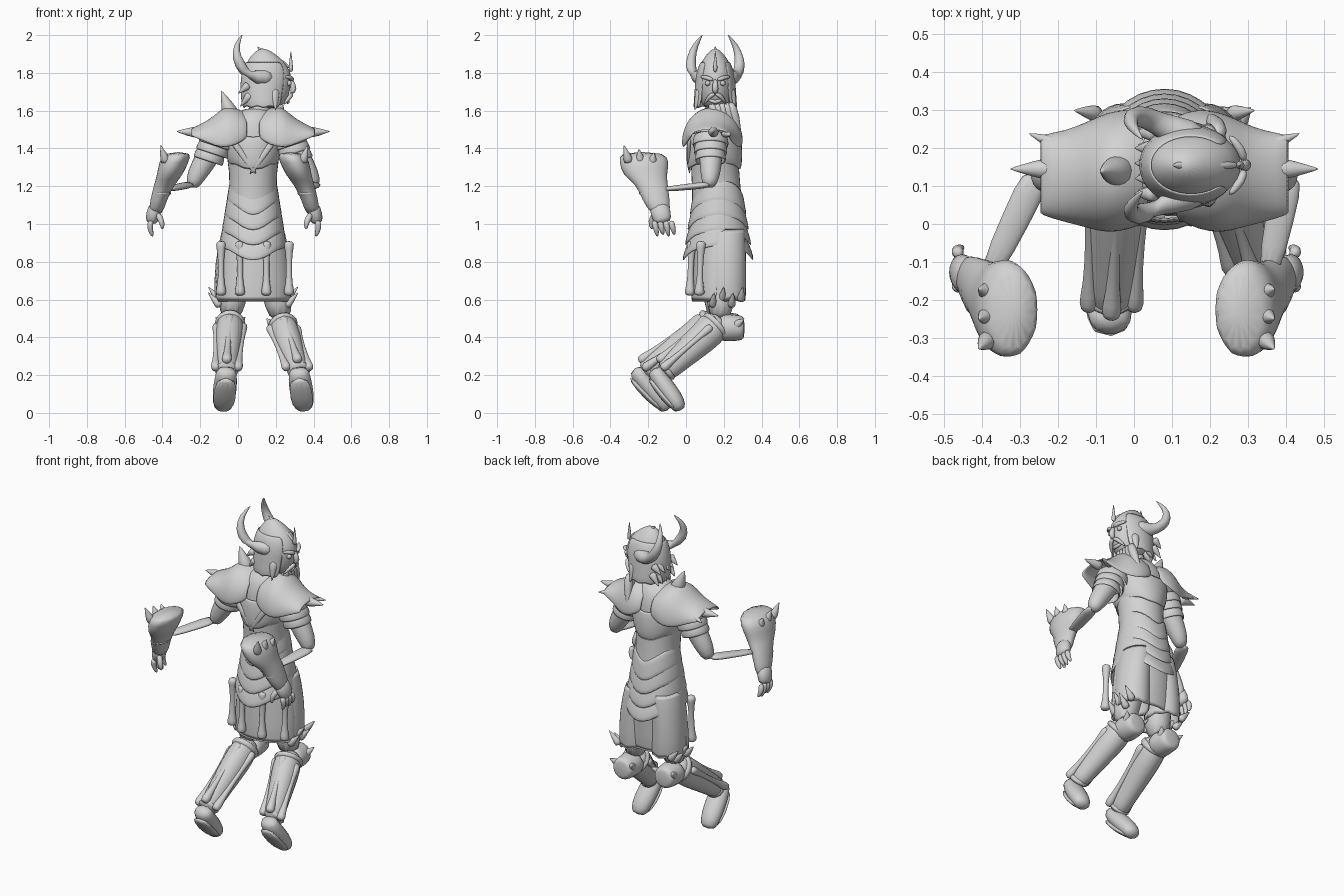
import bpy, bmesh
from math import sin, cos, radians
from mathutils import Vector

cube = bpy.data.objects.get("Cube")
if cube:
    bpy.data.objects.remove(cube, do_unlink=True)

grey = bpy.data.materials.new("plain grey")
grey.use_nodes = True
tone = (.65, .65, .65, 1)
grey.diffuse_color = tone
grey.node_tree.nodes["Principled BSDF"].inputs["Base Color"].default_value = tone

X, Y, Z = Vector((1, 0, 0)), Vector((0, 1, 0)), Vector((0, 0, 1))
LEVEL, ALONG_X = (X, Y), (Y, Z)
SIDES = (("right", -1), ("left", 1))
MID = 8      # centre line of the body, in hundredths
NECK = 15.5  # centre line of the head


def loft(name, rings, frame=None, start=0, sweep=360, jag=0, dip=0, thick=0, count=16):
    """Skin elliptical rings (x, y, z, half width, half depth), given in hundredths."""
    bm = bmesh.new()
    centres = [Vector(r[:3]) for r in rings]
    whole = sweep == 360
    steps = count if whole else count + 1
    rows = []
    for i, ring in enumerate(rings):
        tangent = (centres[min(i + 1, len(rings) - 1)] - centres[max(i - 1, 0)]).normalized()
        if frame:
            u, v = frame
        else:
            ref = Y if abs(tangent.x) > .9 else X
            u = (ref - tangent * ref.dot(tangent)).normalized()
            v = tangent.cross(u)
        row = []
        for k in range(steps):
            angle = radians(start + sweep * k / count)
            p = centres[i] + u * cos(angle) * ring[3] + v * sin(angle) * ring[4]
            p.z -= dip * (1 - abs(cos(angle)))
            if i == len(rings) - 1 and k % 2:
                p += tangent * jag
            row.append(bm.verts.new(p / 100))
        rows.append(row)
    for low, high in zip(rows, rows[1:]):
        for k in range(count):
            n = (k + 1) % steps
            bm.faces.new((low[k], low[n], high[n], high[k]))
    if whole and not thick:
        bm.faces.new(rows[0])
        bm.faces.new(rows[-1])
    bmesh.ops.recalc_face_normals(bm, faces=bm.faces)
    mesh = bpy.data.meshes.new(name)
    bm.to_mesh(mesh)
    bm.free()
    mesh.materials.append(grey)
    obj = bpy.data.objects.new(name, mesh)
    bpy.context.collection.objects.link(obj)
    mesh.polygons.foreach_set("use_smooth", [True] * len(mesh.polygons))
    if thick:
        shell = obj.modifiers.new("shell", "SOLIDIFY")
        shell.thickness = thick / 100
        shell.offset = 0
    obj.modifiers.new("round", "SUBSURF").levels = 1
    obj.modifiers["round"].render_levels = 1


def tube(name, points, radii, flat=1):
    loft(name, [(*p, r, r * flat) for p, r in zip(points, radii)], count=10)


def spike(name, base, tip, radius):
    middle = Vector(base).lerp(Vector(tip), .5)
    tube(name, [base, middle, tip], [radius, radius * .55, .1])


def bone(name, top, end, radius):
    """Shaft with a knob at each end."""
    a, b = Vector(top), Vector(end)
    shape = ((0, .8), (.05, 1.7), (.2, 1), (.5, .8), (.8, 1), (.95, 1.8), (1, .9))
    tube(name, [a.lerp(b, t) for t, _ in shape], [radius * r for _, r in shape])


# Torso with overlapping pointed waist plates
loft("torso", [(MID, 17, 90, 17, 14), (MID, 17, 104, 15, 14), (MID, 16, 120, 12, 13),
               (MID, 15, 135, 14, 13), (MID, 15, 148, 16, 13), (MID, 15, 156, 13, 11),
               (MID + 2, 15, 162, 6, 6)], LEVEL)
tube("neck", [(MID + 2, 15, 152), (MID + 5, NECK, 168)], [7, 6])
for i in range(4):
    top, grow = 124 - 8 * i, 1.3 * i
    loft(f"waist_plate_{i}", [(MID, 17, top, 12 + grow, 13 + grow / 2),
                              (MID, 17, top - 7, 13 + grow, 14 + grow),
                              (MID, 17, top - 11, 14 + grow, 15 + grow)],
         LEVEL, jag=1.5, dip=9, thick=1.2)
loft("chest_plate", [(MID, 15, 150, 16, 14), (MID, 15, 140, 15.5, 15), (MID, 15, 133, 13, 14)],
     LEVEL, jag=2, dip=4, thick=1)
for name, s in SIDES:
    tube(f"{name}_back_strap", [(MID + s * 12, 2, 146), (MID + s * 6, 1, 137), (MID - s * 2, 2, 126)],
         [2, 1.6, 1.2], .6)

# Skirt cloths and hanging bones
loft("rear_skirt", [(MID, 18, 98, 16, 13), (MID, 18, 80, 19, 14), (MID, 18, 58, 20, 15)],
     LEVEL, 185, 170, thick=1)
loft("front_cloth", [(MID, 17, 100, 16, 15), (MID, 17, 80, 18, 14), (MID, 17, 60, 18, 13)],
     LEVEL, 65, 50, thick=1)
for i, (x, y) in enumerate(((-9, 7), (1, 2), (15, 2), (27, 7))):
    bone(f"skirt_bone_{i}", (x, y + 1, 91), (x, y, 62), 1.9)

# Thigh guards with spiked hems
for name, s in SIDES:
    x = MID + s * 11
    loft(f"{name}_thigh_guard", [(x - s * 3, 20, 98, 8, 11), (x, 21, 80, 9, 10.5), (x, 21, 57, 9.5, 10.5)],
         LEVEL, jag=-3, thick=1.2)
    for i in range(4):
        y, z = 14 + 5 * i, 56 + 3 * (i % 2)
        spike(f"{name}_hem_spike_{i}", (x + s * 6, y, z), (x + s * 13, y + 1, z + 8), 3)

# Legs trailing behind bent knees
LEGS = {"right": ((-4, 16, 49), (-6, -21, 22), (-8, -10, 3)),
        "left": ((23, 18, 48), (32, -11, 22), (35, -3, 3))}
for name, s in SIDES:
    knee, ankle, toe = (Vector(p) for p in LEGS[name])
    hip = Vector((MID + s * 9, 19, 84))
    tube(f"{name}_thigh", [hip, hip.lerp(knee, .5), knee], [9, 8.5, 7])
    tube(f"{name}_shin", [knee.lerp(ankle, t) for t in (-.05, .1, .3, .6, .9, 1.05)],
         [6, 8, 8.2, 7, 6, 5.5], 1.1)
    tube(f"{name}_greave_rim", [knee.lerp(ankle, t) for t in (.02, .08, .14)], [8, 9, 8], 1.1)
    for i, side in enumerate((-1, 1)):
        shift = X * side * 7
        bone(f"{name}_shin_bone_{i}", knee.lerp(ankle, .08) + shift - Y * 2,
             ankle + shift * .85 - Y * 2 + Z, 1.7)
    back = Vector((0, -4, 5))
    bone(f"{name}_calf_bone", knee.lerp(ankle, .1) + back, ankle + back, 1.8)
    # Flared knee plate
    cap = knee + Vector((0, 4, -3))
    tube(f"{name}_knee_cap", [cap - Y * 6 + Z * 2, cap - Y * 2, cap + Y * 3, cap + Y * 8, cap + Y * 9],
         [6.5, 8, 7.5, 7, 5])
    for i, side in enumerate((-1, 1)):
        spike(f"{name}_knee_spike_{i}", cap + X * side * 3 + Y * 3, cap + Vector((side * 8, 9, 5)), 4)
    # Boot pointing downwards
    heel = ankle + Vector((0, -6, 0))
    tube(f"{name}_boot", [heel + Z * 2, heel.lerp(toe, .2), heel.lerp(toe, .55), heel.lerp(toe, .9), toe - Z * 2],
         [5.5, 6.3, 6.8, 6, 4], .8)
    sole = Vector((0, -3, -3))
    tube(f"{name}_sole", [heel + sole, heel.lerp(toe, .6) + sole, toe + sole * .6], [5.5, 6.8, 5], .3)
    tube(f"{name}_ankle_cuff", [ankle + Y * 3 + Z * 2, ankle - Y - Z], [7, 7])

# Shoulder pads, arms and gauntlets
for name, s in SIDES:
    def out(d, y, z, *size):
        return (MID + s * d, y, z, *size)

    def far(d, y, z, *size):
        return (s * d - 2, y, z, *size)

    loft(f"{name}_shoulder_pad", [out(3, 15, 147, 13, 11), out(9, 14.5, 144, 15.5, 17), out(15, 13.5, 143, 15.5, 19),
                                  out(20, 13, 143, 13.5, 14), out(26, 12.5, 145, 11.5, 8), out(33, 13, 147, 10, 3)],
         ALONG_X, -8, 196, thick=1.2)
    spike(f"{name}_pad_spike", out(28, 14.5, 148.5), out(41, 14.5, 149), 4)
    spike(f"{name}_pad_front_spike", out(26, 20, 148), out(36, 24, 147), 3)
    for i in range(3):
        d, z, r = 18 + 2 * i, 147 - 4 * i, 9.5 - .7 * i
        loft(f"{name}_arm_band_{i}", [out(d, 13, z, r - 1, r - 1), out(d + 2, 13, z - 6, r, r)], thick=1.2)
    tube(f"{name}_upper_arm", [out(18, 14, 147), out(25, 13, 134), out(30, 13, 126), out(33, 12, 119)],
         [7, 6.5, 5.5, 3.5])
    elbow, wrist = Vector(out(33, 14, 121)), Vector(far(37, -15, 118))
    tube(f"{name}_forearm", [elbow.lerp(wrist, t) for t in (0, .4, 1)], [4.5, 4, 3.2], .45)
    loft(f"{name}_gauntlet", [far(42, -13, 104, 3.8, 5), far(40, -16, 113, 4.5, 7.5), far(37, -18, 121, 5.5, 8.5),
                              far(34, -22, 126, 7, 12), far(32, -22, 133, 8, 13.5), far(30, -23, 137, 7.5, 12.5)],
         LEVEL, jag=3)
    for i in range(3):
        spike(f"{name}_cuff_spike_{i}", far(36, -30 + 6 * i, 132), far(39, -33 + 8 * i, 142 - 2 * i), 3.5)
    loft(f"{name}_wrist_ridge", [far(39, -17, 114, 5, 7.5), far(38, -18, 118, 6, 8.8)], LEVEL)
    # Hand
    tube(f"{name}_palm", [far(41, -15, 111), far(43, -13, 105), far(44, -12, 100)], [4, 4, 3.4], 1.4)
    for i in range(4):
        y = -17 + 3 * i
        tube(f"{name}_finger_{i}", [far(44, y, 102), far(45, y + 1, 98), far(43, y + 2, 93 + i % 2)],
             [1.8, 1.7, .8])
    tube(f"{name}_thumb", [far(41, -16, 106), far(38, -19, 101), far(38, -18, 97)], [2, 1.7, .8])
spike("collar_plate", (-3, 14, 156), (-9, 14, 171), 6)

# Helmeted head, turned to its side
loft("head", [(16, NECK, 161, 6, 6), (17, NECK, 165, 9, 8), (16, NECK, 171, 12, 9.5), (16, NECK, 178, 13, 10),
              (15, NECK, 184, 11.5, 8.5), (14, NECK, 189, 7.5, 5.5), (13, NECK, 193, 2, 1.5)], LEVEL)
loft("helmet_shell", [(15, NECK, 186, 10.5, 7.5), (15, NECK, 179, 13.3, 10.3), (14, NECK, 170, 12.5, 10.5),
                      (14, NECK, 163, 11.5, 11.5)], LEVEL, 40, 280, jag=3, thick=1)
spike("brow_crest", (28, NECK, 180), (28, NECK, 192), 1.6)
spike("top_crest", (15, NECK, 189), (10, NECK, 194), 2.5)
tube("crest_ridge", [(28, NECK, 182), (21, NECK, 188), (13, NECK, 191), (5, NECK, 184)], [1, 1.2, 1.4, .8])
tube("nose", [(28, NECK, 177), (30, NECK, 171), (28, NECK, 169)], [1.2, 2, 1])
tube("lower_lip", [(25, NECK - 4, 166), (27, NECK, 164), (25, NECK + 4, 166)], [.8, 1.3, .8])
for name, s in SIDES:
    def face(x, y, z):
        return (x, NECK + s * y, z)

    tube(f"{name}_horn", [face(19, 6, 178), face(9, 9.5, 177), face(3, 13, 181), face(-1, 13, 188),
                          face(-1, 10.5, 195), face(2.5, 6.5, 200.5)], [5, 4.4, 3.5, 2.6, 1.6, .2])
    tube(f"{name}_eye", [face(26, 4, 174.5), face(27.5, 4, 174.5), face(28.5, 4, 174.5)], [1.6, 1.6, .6])
    tube(f"{name}_brow", [face(29, 1, 176), face(28.5, 4, 177.5), face(25, 8, 178)], [1, 1.4, .8])
    tube(f"{name}_moustache", [face(28.5, 0, 169), face(28, 3, 168), face(24, 6, 163)], [1, 1.5, .4])
    spike(f"{name}_cheek_guard", face(19, 7, 172), face(20, 11, 160), 4)

# Hair tufts and beard
for i in range(5):
    y = 8 + 4 * i
    spike(f"hair_upper_{i}", (6, y, 174), (0, y, 169), 3)
    spike(f"hair_lower_{i}", (7, y, 169), (1, y + 1, 162), 3)
    start, drop = 13 + 2.5 * i, 146 - 3 * (i % 3)
    tube(f"beard_strand_{i}", [(22, start, 165), (22, start + 3, 157), (19, start + 6, drop)], [2.6, 3, .5])
